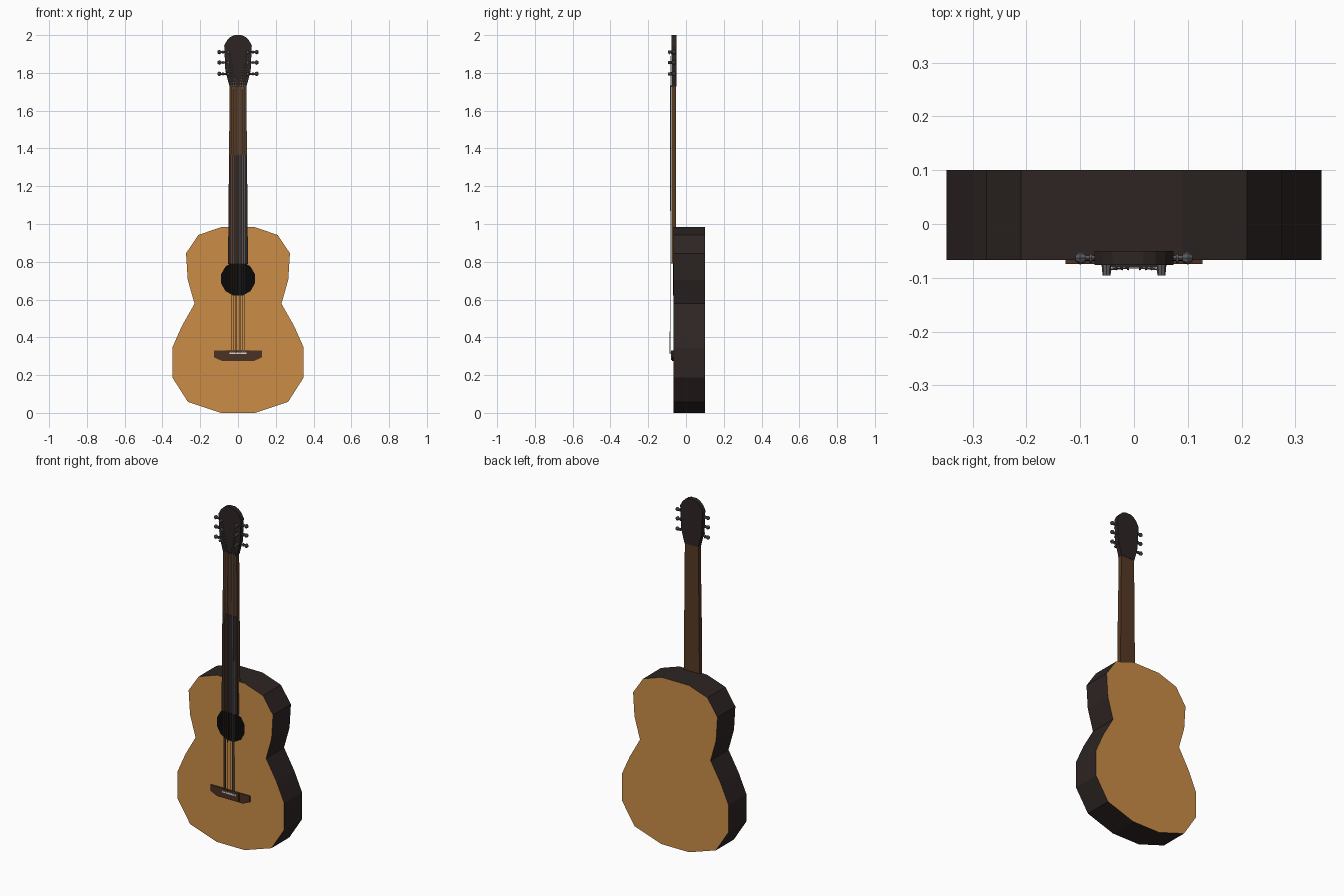
import bpy, bmesh, math
from mathutils import Vector

if "Cube" in bpy.data.objects:
    bpy.data.objects.remove(bpy.data.objects["Cube"])

def mat(name, c):
    m = bpy.data.materials.new(name)
    m.diffuse_color = (*c, 1)
    m.use_nodes = True
    m.node_tree.nodes["Principled BSDF"].inputs["Base Color"].default_value = m.diffuse_color
    return m

SPRUCE = mat("orange_wood", (0.60, 0.27, 0.062))
DARK = mat("dark_wood", (0.026, 0.018, 0.017))
NECK = mat("brown_wood", (0.095, 0.042, 0.018))
BRIDGE = mat("bridge_wood", (0.07, 0.031, 0.018))
HOLE = mat("black", (0.003, 0.0025, 0.0025))
METAL = mat("tuner_metal", (0.11, 0.11, 0.12))
STEEL = mat("string_steel", (0.32, 0.32, 0.34))
BRONZE = mat("string_bronze", (0.25, 0.12, 0.05))
BONE = mat("bone_white", (0.8, 0.78, 0.74))

def finish(name, bm, mats, rule=None):
    bmesh.ops.recalc_face_normals(bm, faces=bm.faces)
    if rule:
        for f in bm.faces:
            f.material_index = rule(f)
    me = bpy.data.meshes.new(name)
    bm.to_mesh(me)
    bm.free()
    for m in mats:
        me.materials.append(m)
    ob = bpy.data.objects.new(name, me)
    bpy.context.collection.objects.link(ob)
    return ob

def plate(name, half, y0, y1, mats, rule=None):
    """Mirror a right-hand (x, z) profile and extrude it from y0 to y1."""
    pts = half + [(-x, z) for x, z in reversed(half) if x > 1e-6]
    bm = bmesh.new()
    face = bm.faces.new([bm.verts.new((x, y0, z)) for x, z in pts])
    ext = bmesh.ops.extrude_face_region(bm, geom=[face])
    for v in ext["geom"]:
        if isinstance(v, bmesh.types.BMVert):
            v.co.y = y1
    return finish(name, bm, mats, rule)

def rod(bm, a, b, r, r2=None, n=6):
    """Add a cylinder from a to b."""
    a, b = Vector(a), Vector(b)
    d = b - a
    M = d.to_track_quat('Z', 'Y').to_matrix().to_4x4()
    M.translation = (a + b) / 2
    bmesh.ops.create_cone(bm, cap_ends=True, segments=n, radius1=r,
                          radius2=r if r2 is None else r2, depth=d.length, matrix=M)

# Body: orange front and back, dark sides
body = [(0.09, 0.983), (0.21, 0.942), (0.275, 0.845), (0.266, 0.705), (0.23, 0.578),
        (0.297, 0.46), (0.348, 0.345), (0.348, 0.188), (0.265, 0.058), (0.09, 0.0)]
plate("body", body, -0.067, 0.1, [DARK, SPRUCE], lambda f: int(abs(f.normal.y) > 0.9))

# Sound hole disc
hole = [(0.093 * math.sin(a), 0.71 + 0.093 * math.cos(a))
        for a in (math.pi * (k + 0.5) / 6 for k in range(6))]
plate("sound_hole", hole, -0.069, -0.066, [HOLE])

# Neck and dark fretboard face
plate("neck", [(0.044, 1.735), (0.053, 0.79)], -0.076, -0.052, [NECK])
plate("fretboard", [(0.0475, 1.365), (0.053, 0.788)], -0.078, -0.075, [DARK])

# Headstock and nut
head = [(0.018, 2.0), (0.04, 1.99), (0.058, 1.972), (0.073, 1.945),
        (0.067, 1.81), (0.045, 1.728)]
plate("headstock", head, -0.076, -0.05, [DARK])
plate("nut", [(0.042, 1.733), (0.042, 1.726)], -0.081, -0.075, [DARK])

# Bridge and saddle
plate("bridge", [(0.127, 0.33), (0.127, 0.294), (0.085, 0.275)], -0.074, -0.066, [BRIDGE])
plate("bridge_centre", [(0.06, 0.33), (0.06, 0.28)], -0.079, -0.072, [BRIDGE])
plate("saddle", [(0.045, 0.32), (0.045, 0.311)], -0.084, -0.078, [BONE])

# Tuners: post, shaft and rounded button, three on each side
peg_z = [1.795, 1.855, 1.91]
bm = bmesh.new()
for s in (-1, 1):
    for z in peg_z:
        rod(bm, (s * 0.051, -0.074, z), (s * 0.051, -0.096, z), 0.009, 0.0075, 8)
        rod(bm, (s * 0.06, -0.063, z), (s * 0.092, -0.063, z), 0.005)
        rod(bm, (s * 0.078, -0.063, z), (s * 0.083, -0.063, z), 0.009, n=8)
        rod(bm, (s * 0.09, -0.063, z), (s * 0.1, -0.063, z), 0.008, 0.0125, 8)
        rod(bm, (s * 0.1, -0.063, z), (s * 0.109, -0.063, z), 0.0125, 0.006, 8)
finish("tuners", bm, [METAL])

# Strings: saddle to nut, then fanned out to the posts
for name, s, m in (("bass_strings", -1, BRONZE), ("treble_strings", 1, STEEL)):
    bm = bmesh.new()
    for i in range(3):
        x = s * (0.033 - 0.011 * i)
        rod(bm, (x, -0.084, 0.315), (x, -0.082, 1.73), 0.0022)
    finish(name, bm, [m])
bm = bmesh.new()
for s in (-1, 1):
    for i, z in enumerate(peg_z):
        rod(bm, (s * (0.033 - 0.011 * i), -0.082, 1.73), (s * 0.045, -0.085, z), 0.0014)
finish("headstock_strings", bm, [STEEL])
